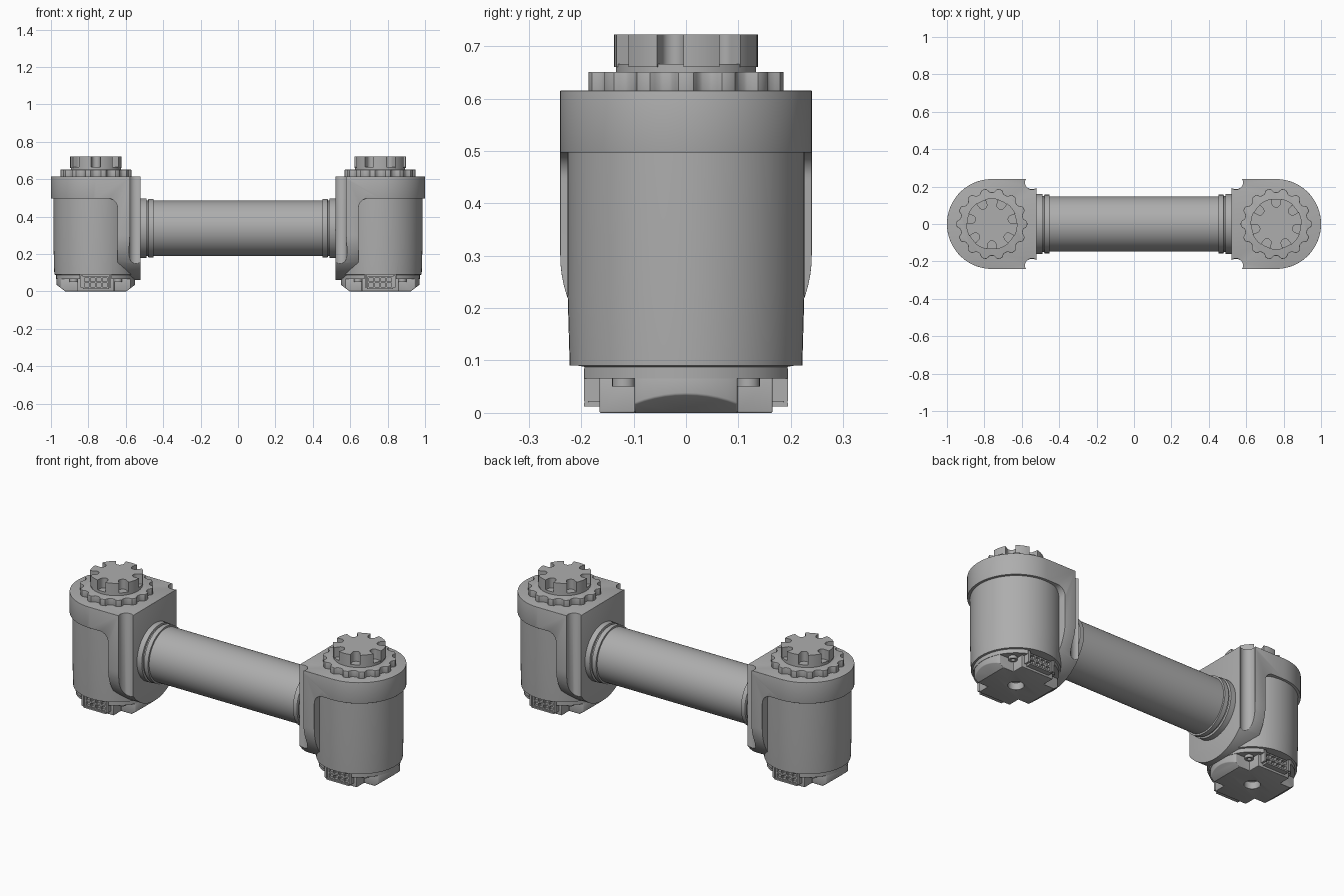
import bpy, bmesh, math
from math import pi, sin, cos
from mathutils import Matrix

if "Cube" in bpy.data.objects:
    bpy.data.objects.remove(bpy.data.objects["Cube"], do_unlink=True)

grey = bpy.data.materials.new("warm_grey_metal")
grey.use_nodes = True
colour = (0.42, 0.42, 0.42, 1)
grey.diffuse_color = colour
grey.node_tree.nodes["Principled BSDF"].inputs["Base Color"].default_value = colour

CX = 0.76          # joint axis
TUBE_Z = 0.338     # tube axis height


def add(name, bm):
    bmesh.ops.recalc_face_normals(bm, faces=bm.faces)
    me = bpy.data.meshes.new(name)
    bm.to_mesh(me)
    bm.free()
    me.materials.append(grey)
    ob = bpy.data.objects.new(name, me)
    bpy.context.collection.objects.link(ob)
    return ob


def prism(name, pts, lo, hi, axis="z"):
    """Extrude a 2D outline along an axis from lo to hi."""
    place = {"z": lambda a, b, h: (a, b, h),
             "y": lambda a, b, h: (a, h, b),
             "x": lambda a, b, h: (h, a, b)}[axis]
    bm = bmesh.new()
    face = bm.faces.new([bm.verts.new(place(a, b, lo)) for a, b in pts])
    ext = bmesh.ops.extrude_face_region(bm, geom=[face])
    step = place(0, 0, hi - lo)
    bmesh.ops.translate(bm, vec=step, verts=[v for v in ext["geom"] if isinstance(v, bmesh.types.BMVert)])
    return add(name, bm)


def arc(cx, cy, r, a0, a1, n=24):
    return [(cx + r * cos(a0 + (a1 - a0) * i / n), cy + r * sin(a0 + (a1 - a0) * i / n))
            for i in range(n + 1)]


def circle(cx, cy, r, n=64):
    return arc(cx, cy, r, 0, 2 * pi, n)[:-1]


def box(name, x0, x1, y0, y1, z0, z1):
    return prism(name, [(x0, y0), (x1, y0), (x1, y1), (x0, y1)], z0, z1)


def lathe(name, profile, n=64):
    """Spin (radius, height) pairs around z; ends are capped."""
    bm = bmesh.new()
    rings = [[bm.verts.new((x, y, z)) for x, y in circle(0, 0, r, n)] for r, z in profile]
    for a, b in zip(rings, rings[1:]):
        for i in range(n):
            bm.faces.new((a[i], a[(i + 1) % n], b[(i + 1) % n], b[i]))
    bm.faces.new(rings[0])
    bm.faces.new(rings[-1])
    return add(name, bm)


def finish(ob, cutters=(), keep=None, bevel=0):
    """Apply booleans and edge rounding, then smooth by angle."""
    helpers = list(cutters) + ([keep] if keep else [])
    for c in helpers:
        c.hide_render = True
        m = ob.modifiers.new("cut", "BOOLEAN")
        m.operation = "INTERSECT" if c is keep else "DIFFERENCE"
        m.solver = "EXACT"
        m.object = c
    if bevel:
        m = ob.modifiers.new("round", "BEVEL")
        m.width, m.segments, m.angle_limit = bevel, 3, math.radians(50)
    if ob.modifiers:
        dg = bpy.context.evaluated_depsgraph_get()
        me = bpy.data.meshes.new_from_object(ob.evaluated_get(dg))
        ob.modifiers.clear()
        ob.data = me
    for c in helpers:
        bpy.data.objects.remove(c, do_unlink=True)
    bpy.ops.object.select_all(action="DESELECT")
    ob.select_set(True)
    bpy.context.view_layer.objects.active = ob
    bpy.ops.object.shade_smooth_by_angle(angle=math.radians(32))
    return ob


def at_joint(ob):
    ob.data.transform(Matrix.Translation((CX, 0, 0)))
    return ob


joint = []

# Yoke: D-shaped cap with a round-bottomed side plate
d_plan = [(0.52, -0.24)] + arc(CX, 0, 0.24, -pi / 2, pi / 2, 48) + [(0.52, 0.24)]
yoke = prism("yoke", d_plan, 0.04, 0.615)
plate_outline = prism("plate_outline", arc(0, 0.3, 0.24, pi, 2 * pi, 40) + [(0.24, 0.7), (-0.24, 0.7)],
                      0.4, 1.1, "x")
under_cap = prism("under_cap", [(0.645, 0), (1.1, 0), (1.1, 0.497)]
                  + arc(0.695, 0.447, 0.05, pi / 2, pi, 10), -0.4, 0.4, "y")
grooves = []
for s in (-1, 1):
    g = lathe("groove", [(0.006, 0.12), (0.022, 0.127), (0.034, 0.143), (0.038, 0.16), (0.038, 0.7)], 32)
    g.data.transform(Matrix.Translation((0.545, s * 0.222, 0)))
    grooves.append(g)
joint.append(finish(yoke, [under_cap] + grooves, plate_outline, 0.008))

# Motor can, slightly tapered, with pockets for the connectors
can = lathe("motor_can", [(0.212, 0.066), (0.212, 0.088), (0.222, 0.09), (0.226, 0.23), (0.226, 0.51)])
pockets = [box("pocket", -0.085, 0.085, *sorted((s * 0.165, s * 0.3)), 0, 0.09) for s in (-1, 1)]
joint.append(at_joint(finish(can, pockets)))

# Base foot: cross-shaped plate with sloped ends and a centre hole
foot = prism("base_foot", circle(0, 0, 0.21), 0, 0.07)
cuts = [prism("hole", circle(0, 0, 0.04, 32), -0.1, 0.04)]
for s in (-1, 1):
    cuts.append(box("flat", -0.3, 0.3, *sorted((s * 0.165, s * 0.3)), -0.1, 0.2))
    cuts.append(prism("slope", [(s * 0.16, -0.002), (s * 0.212, 0.037), (s * 0.3, 0.037), (s * 0.3, -0.002)],
                      -0.3, 0.3, "y"))
    for t in (-1, 1):
        cuts.append(box("corner", *sorted((s * 0.098, s * 0.3)), *sorted((t * 0.098, t * 0.3)), -0.1, 0.2))
joint.append(at_joint(finish(foot, cuts, None, 0.003)))

# Screw bosses in the four corner recesses
for i in range(4):
    a = pi / 4 + i * pi / 2
    x, y = 0.168 * cos(a), 0.168 * sin(a)
    boss = prism("screw_boss", circle(x, y, 0.022, 24), 0.05, 0.07)
    joint.append(at_joint(finish(boss, [prism("bore", circle(x, y, 0.011, 16), 0, 0.062)])))

# Cable connectors: two rows of four sockets, with a pair of latches
for s in (-1, 1):
    def ybox(name, x0, x1, y0, y1, z0, z1):
        return box(name, x0, x1, *sorted((s * y0, s * y1)), z0, z1)
    body = ybox("connector", -0.068, 0.068, 0.15, 0.187, 0.018, 0.08)
    sockets = [ybox("socket", x - 0.012, x + 0.012, 0.172, 0.3, z, z + 0.02)
               for x in (-0.048, -0.016, 0.016, 0.048) for z in (0.025, 0.053)]
    joint.append(at_joint(finish(body, sockets)))
    for side in (-1, 1):
        xs = sorted((side * 0.07, side * 0.082))
        joint.append(at_joint(finish(ybox("connector_latch", *xs, 0.15, 0.195, 0.022, 0.085))))
    joint.append(at_joint(finish(ybox("connector_lip", -0.07, 0.07, 0.165, 0.195, 0.012, 0.02))))

# Scalloped ring
N = 14
scallop = []
for i in range(N):
    a = 2 * pi * i / N
    for k in range(12):
        u = k / 12
        wave = max(-0.8, min(0.75, 1.25 * cos(2 * pi * u)))
        scallop.append(((0.18 + 0.0125 * wave) * cos(a + 2 * pi * u / N),
                        (0.18 + 0.0125 * wave) * sin(a + 2 * pi * u / N)))
joint.append(at_joint(finish(prism("scalloped_ring", scallop, 0.61, 0.651), bevel=0.002)))

# Output hub: thin disc below a knob with seven U-shaped slots
joint.append(at_joint(finish(prism("hub_disc", circle(0, 0, 0.134), 0.645, 0.666))))
knob = prism("hub_knob", circle(0, 0, 0.137), 0.66, 0.722)
slots = []
for i in range(7):
    r = 0.022
    u_shape = [(0.2, -0.03), (0.137, -0.026)] + arc(0.112, 0, r, -pi / 2, -3 * pi / 2, 12) + [(0.137, 0.026), (0.2, 0.03)]
    slot = prism("slot", u_shape, 0.6, 0.8)
    slot.data.transform(Matrix.Rotation(pi / 2 + 2 * pi * i / 7, 4, "Z"))
    slots.append(slot)
joint.append(at_joint(finish(knob, slots)))

# Stepped collar where the tube meets the plate
collar = lathe("tube_collar", [(0.148, 0.44), (0.148, 0.452), (0.157, 0.453), (0.157, 0.478), (0.149, 0.482),
                               (0.149, 0.488), (0.16, 0.49), (0.16, 0.53)])
collar.data.transform(Matrix.Translation((0, 0, TUBE_Z)) @ Matrix.Rotation(pi / 2, 4, "Y"))
joint.append(finish(collar))

# Second joint at the other end
for ob in joint:
    twin = ob.copy()
    twin.name = "right_" + ob.name
    twin.rotation_euler.z = pi
    ob.name = "left_" + ob.name
    bpy.context.collection.objects.link(twin)

# Link tube
finish(prism("link_tube", circle(0, TUBE_Z, 0.148), -0.46, 0.46, "x"))
